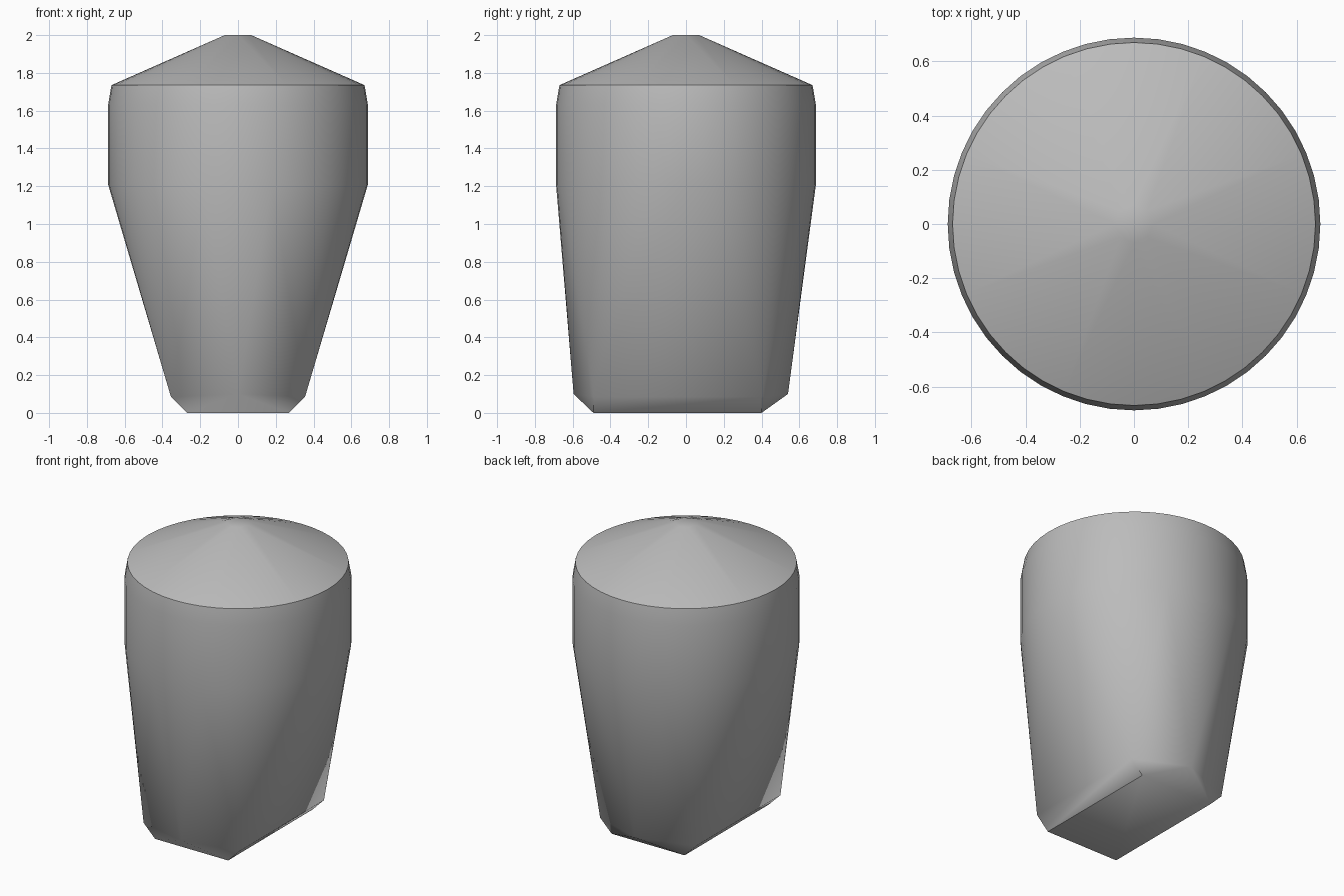
import bpy, bmesh, math

cube = bpy.data.objects.get("Cube")
if cube:
    bpy.data.objects.remove(cube, do_unlink=True)

# One plain grey
grey = bpy.data.materials.new("plain grey")
grey.use_nodes = True
colour = (0.5, 0.5, 0.5, 1)
grey.diffuse_color = colour
grey.node_tree.nodes["Principled BSDF"].inputs["Base Color"].default_value = colour

bm = bmesh.new()


def ring(radius, z, sides):
    for i in range(sides):
        a = math.tau * i / sides
        bm.verts.new((radius * math.cos(a), radius * math.sin(a), z))


# Round upper body and shallow conical cap
for radius, z in ((0.688, 1.21), (0.688, 1.63), (0.67, 1.735)):
    ring(radius, z, 48)
ring(0.07, 2.0, 8)

# Tapered foot: flat rectangular base, side chamfers, keel points front and back
for y in (-0.49, 0.40):
    for side in (-1, 1):
        bm.verts.new((side * 0.27, y, 0))
        bm.verts.new((side * 0.355, y, 0.085))
bm.verts.new((0, -0.595, 0.1))
bm.verts.new((0, 0.54, 0.1))

# Stretch one skin over all the sections
bmesh.ops.convex_hull(bm, input=bm.verts[:])
bmesh.ops.dissolve_limit(bm, angle_limit=0.002, verts=bm.verts[:], edges=bm.edges[:])
bmesh.ops.recalc_face_normals(bm, faces=bm.faces[:])

mesh = bpy.data.meshes.new("tapered_body")
bm.to_mesh(mesh)
bm.free()
mesh.materials.append(grey)
body = bpy.data.objects.new("tapered_body", mesh)
bpy.context.collection.objects.link(body)

# Smooth sides with crisp rim and base
bpy.ops.object.select_all(action="DESELECT")
body.select_set(True)
bpy.context.view_layer.objects.active = body
bpy.ops.object.shade_smooth_by_angle(angle=math.radians(40))
